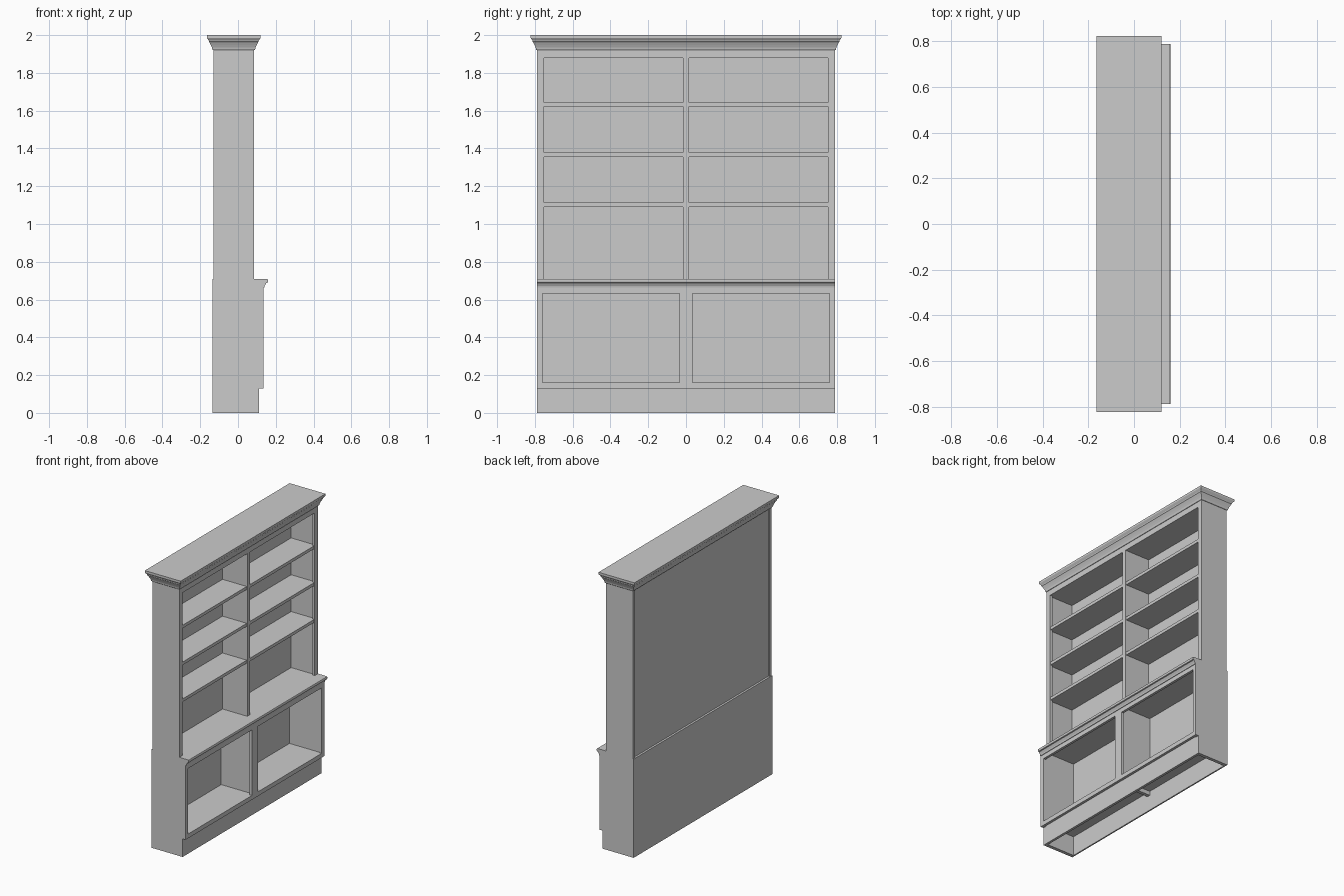
import bpy, bmesh

if "Cube" in bpy.data.objects:
    bpy.data.objects.remove(bpy.data.objects["Cube"])


def finish(name, bm):
    bmesh.ops.recalc_face_normals(bm, faces=bm.faces)
    me = bpy.data.meshes.new(name)
    bm.to_mesh(me)
    bm.free()
    ob = bpy.data.objects.new(name, me)
    bpy.context.collection.objects.link(ob)
    return ob


def box(name, x0, x1, y0, y1, z0, z1):
    bm = bmesh.new()
    bmesh.ops.create_cube(bm, size=1)
    for v in bm.verts:
        v.co.x = x0 + (v.co.x + 0.5) * (x1 - x0)
        v.co.y = y0 + (v.co.y + 0.5) * (y1 - y0)
        v.co.z = z0 + (v.co.z + 0.5) * (z1 - z0)
    return finish(name, bm)


def extrude_y(name, profile, y0, y1):
    bm = bmesh.new()
    a = [bm.verts.new((x, y0, z)) for x, z in profile]
    b = [bm.verts.new((x, y1, z)) for x, z in profile]
    n = len(profile)
    for i in range(n):
        bm.faces.new((a[i], a[(i + 1) % n], b[(i + 1) % n], b[i]))
    bm.faces.new(a)
    bm.faces.new(b)
    return finish(name, bm)


W = 0.788          # half width of the body
T = 0.024          # side board thickness
IN = W - T         # inner half width
BACK_LO, FRONT_LO = -0.135, 0.135
BACK_UP, FRONT_UP = -0.13, 0.085
PLINTH_X, PLINTH_Z = 0.111, 0.13
COUNTER_Z0, COUNTER_Z1 = 0.688, 0.71
CROWN_Z = 1.92

# Lower cabinet: sides with toe recess, plus upper sides and stiles
side = [(BACK_LO, 0), (PLINTH_X, 0), (PLINTH_X, PLINTH_Z), (FRONT_LO, PLINTH_Z),
        (FRONT_LO, COUNTER_Z0), (BACK_LO, COUNTER_Z0)]
for s, tag in ((-1, "left"), (1, "right")):
    lo, hi = sorted((s * W, s * IN))
    extrude_y("lower_side_" + tag, side, lo, hi)
    box("upper_side_" + tag, BACK_UP, FRONT_UP, lo, hi, COUNTER_Z1, CROWN_Z)
    lo, hi = sorted((s * IN, s * 0.751))
    box("upper_stile_" + tag, FRONT_UP - 0.018, FRONT_UP, lo, hi, COUNTER_Z1, CROWN_Z)
    lo, hi = sorted((s * IN, s * 0.759))
    box("lower_stile_" + tag, FRONT_LO - 0.018, FRONT_LO, lo, hi, PLINTH_Z, COUNTER_Z0)

# Lower cabinet: plinth, floor, back, centre divider and frame
box("plinth_front", PLINTH_X - 0.018, PLINTH_X, -IN, IN, 0, PLINTH_Z + 0.01)
box("lower_back", BACK_LO, BACK_LO + 0.01, -IN, IN, 0, COUNTER_Z0)
box("lower_floor", BACK_LO + 0.01, FRONT_LO - 0.018, -IN, IN, 0.14, 0.161)
box("lower_divider", BACK_LO + 0.01, FRONT_LO - 0.018, -0.012, 0.012, 0.161, COUNTER_Z0)
box("floor_brace", BACK_LO + 0.01, PLINTH_X - 0.018, -0.012, 0.012, 0.11, 0.14)
box("lower_mullion", FRONT_LO - 0.018, FRONT_LO, -0.034, 0.034, 0.161, 0.632)
box("lower_bottom_rail", FRONT_LO - 0.018, FRONT_LO, -0.759, 0.759, PLINTH_Z, 0.161)
box("lower_top_rail", FRONT_LO - 0.018, FRONT_LO, -0.759, 0.759, 0.632, COUNTER_Z0)

# Counter with rounded nose, and moulding beneath it
nose = [(BACK_LO, COUNTER_Z0), (BACK_LO, COUNTER_Z1), (0.152, COUNTER_Z1), (0.157, 0.708),
        (0.159, 0.703), (0.159, 0.695), (0.157, 0.69), (0.152, COUNTER_Z0)]
extrude_y("counter", nose, -W, W)
cove = [(FRONT_LO, 0.663), (0.139, 0.663), (0.141, 0.672), (0.146, 0.681),
        (0.15, COUNTER_Z0), (FRONT_LO, COUNTER_Z0)]
extrude_y("counter_moulding", cove, -W, W)

# Upper bookcase: recessed back, ceiling, top rail, divider and shelves
B = BACK_UP + 0.018
box("upper_back", BACK_UP + 0.01, B, -IN, IN, COUNTER_Z1, CROWN_Z)
box("upper_ceiling", B, FRONT_UP - 0.018, -IN, IN, 1.88, 1.9)
box("upper_top_rail", FRONT_UP - 0.018, FRONT_UP, -0.751, 0.751, 1.88, CROWN_Z)
box("upper_divider", B, FRONT_UP, -0.016, 0.016, COUNTER_Z1, 1.88)
for i in range(3):
    z = 1.091 + i * 0.265
    for s, tag in ((-1, "left"), (1, "right")):
        lo, hi = sorted((s * 0.016, s * IN))
        box(f"shelf_{tag}_{i + 1}", B, FRONT_UP - 0.018, lo, hi, z, z + 0.022)
        lo, hi = sorted((s * 0.016, s * 0.751))
        box(f"shelf_edge_{tag}_{i + 1}", FRONT_UP - 0.018, FRONT_UP - 0.004, lo, hi, z, z + 0.022)

# Crown moulding lofted from stepped rings around the top
crown = [(0.003, 1.92), (0.006, 1.924), (0.008, 1.934), (0.014, 1.948), (0.021, 1.962),
         (0.024, 1.965), (0.025, 1.972), (0.031, 1.98), (0.035, 1.986), (0.035, 2.0)]
bm = bmesh.new()
rings = []
for d, z in crown:
    rings.append([bm.verts.new(p) for p in (
        (BACK_UP - d, -W - d, z), (FRONT_UP + d, -W - d, z),
        (FRONT_UP + d, W + d, z), (BACK_UP - d, W + d, z))])
for a, b in zip(rings, rings[1:]):
    for i in range(4):
        j = (i + 1) % 4
        bm.faces.new((a[i], a[j], b[j], b[i]))
bm.faces.new(rings[0])
bm.faces.new(rings[-1])
finish("crown_moulding", bm)
